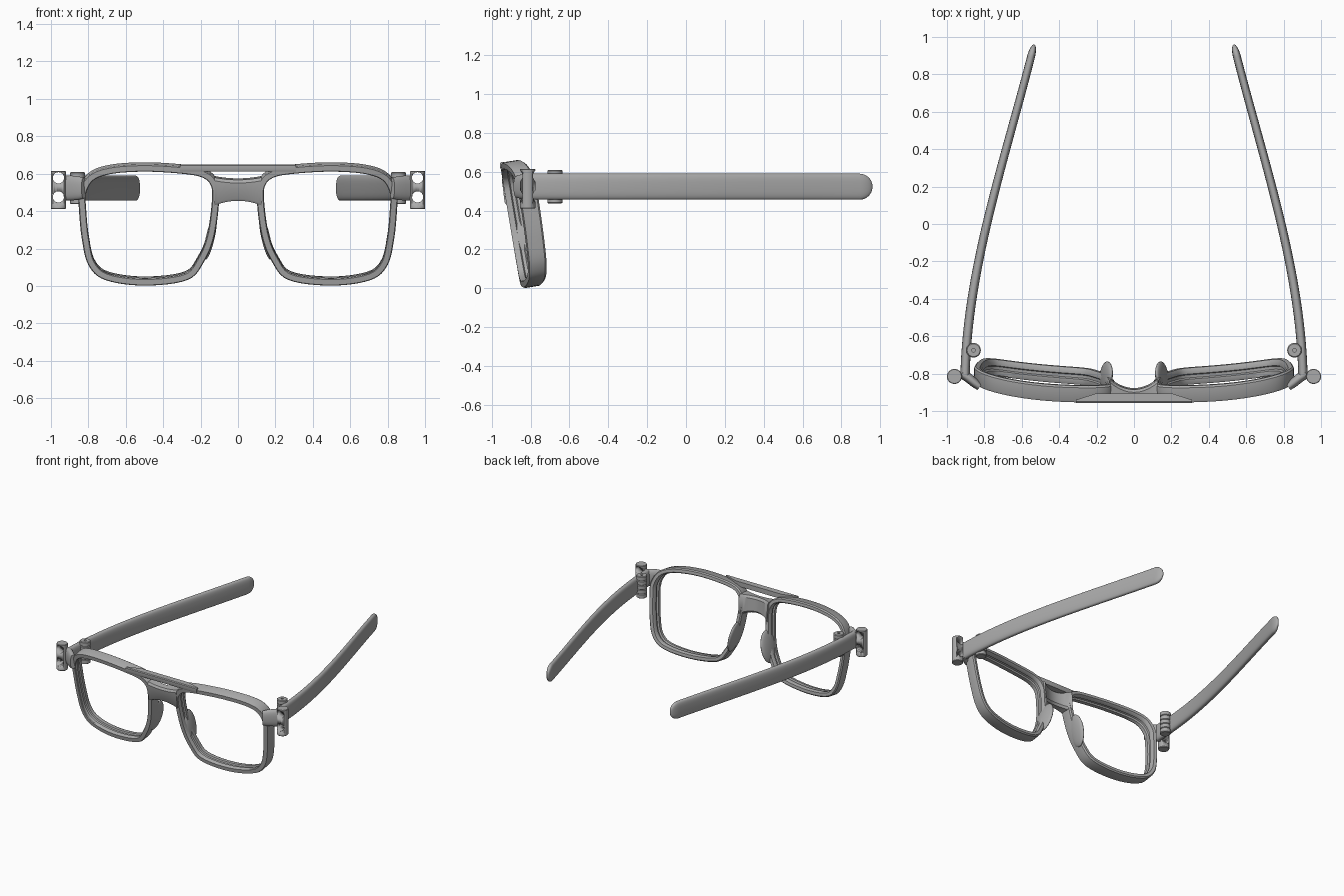
import bpy, bmesh, math
from mathutils import Vector

cube = bpy.data.objects.get("Cube")
if cube:
    bpy.data.objects.remove(cube, do_unlink=True)

grey = bpy.data.materials.new("matte_grey")
grey.use_nodes = True
colour = (0.4, 0.4, 0.4, 1)
grey.diffuse_color = colour
grey.node_tree.nodes["Principled BSDF"].inputs["Base Color"].default_value = colour


def loft(name, rings, loop=False, mirror=True, angle=35):
    """Skin a list of equal closed rings; cap the ends unless looped."""
    bm = bmesh.new()
    grid = [[bm.verts.new(p) for p in ring] for ring in rings]
    n = len(grid[0])
    pairs = list(zip(grid, grid[1:])) + ([(grid[-1], grid[0])] if loop else [])
    for a, b in pairs:
        for i in range(n):
            j = (i + 1) % n
            bm.faces.new((a[i], a[j], b[j], b[i]))
    if not loop:
        bm.faces.new(grid[0])
        bm.faces.new(grid[-1])
    bmesh.ops.recalc_face_normals(bm, faces=bm.faces)
    mesh = bpy.data.meshes.new(name)
    bm.to_mesh(mesh)
    bm.free()
    obj = bpy.data.objects.new(name, mesh)
    bpy.context.collection.objects.link(obj)
    mesh.materials.append(grey)
    bpy.ops.object.select_all(action='DESELECT')
    obj.select_set(True)
    bpy.context.view_layer.objects.active = obj
    bpy.ops.object.shade_smooth_by_angle(angle=math.radians(angle))
    if mirror:
        obj.modifiers.new("mirror", 'MIRROR')
    return obj


def oval(centre, u, v, a, b, power=2.0, n=28):
    """Rounded cross-section spanned by directions u and v."""
    ring = []
    for i in range(n):
        t = 2 * math.pi * i / n
        c, s = math.cos(t), math.sin(t)
        cu = math.copysign(abs(c) ** (2 / power), c) * a
        cv = math.copysign(abs(s) ** (2 / power), s) * b
        ring.append(Vector(centre) + Vector(u) * cu + Vector(v) * cv)
    return ring


def closed_spline(points, steps):
    """Smooth closed curve through the points."""
    pts = [Vector(p) for p in points]
    n, out = len(pts), []
    for i in range(n):
        a, b, c, d = (pts[(i + k) % n] for k in (-1, 0, 1, 2))
        for k in range(steps):
            t = k / steps
            out.append(0.5 * (2 * b + (c - a) * t + (2 * a - 5 * b + 4 * c - d) * t ** 2
                              + (3 * b - a - 3 * c + d) * t ** 3))
    return out


def front_y(x, z):
    """Leaning, wrapped front surface of the frame."""
    return -0.96 + 0.08 * abs(x / 0.85) ** 3 + 0.165 * (0.65 - z)


X, Y, Z = Vector((1, 0, 0)), Vector((0, 1, 0)), Vector((0, 0, 1))

# Lens rims: grooved section swept around the lens outline
outline = closed_spline([
    (.10, .47), (.115, .56), (.175, .613), (.29, .636), (.5, .648), (.69, .634),
    (.80, .59), (.85, .5), (.85, .4), (.835, .25), (.80, .11), (.71, .03),
    (.5, .0), (.27, .03), (.18, .13), (.125, .27)], 6)
section = [(0, .01), (.005, 0), (.034, 0), (.038, .006), (.038, .03), (.028, .036),
           (.028, .052), (.038, .058), (.038, .076), (.03, .09), (.008, .09), (0, .08)]
rings = []
for i, p in enumerate(outline):
    along = (outline[(i + 1) % len(outline)] - outline[i - 1]).normalized()
    inward = Vector((along.y, -along.x))
    ring = []
    for inset, depth in section:
        q = p + inward * inset
        ring.append((q.x, front_y(q.x, q.y) + depth * .986, q.y + depth * .163))
    rings.append(ring)
loft("lens_rims", rings, loop=True)

# Nose bridge: flared arch between the rims
rings = []
for i in range(17):
    x = -.125 + .25 * i / 16
    low, high = .455 - 1.6 * x * x, .575 + .8 * x * x
    back = -.885 + 3.2 * x * x
    rings.append([(x, -.925, low), (x, -.934, low + .012), (x, -.948, high - .025),
                  (x, -.938, high - .008), (x, back - .015, high), (x, back, high - .015),
                  (x, back + .008, low + .015), (x, back - .005, low)])
loft("nose_bridge", rings, mirror=False)

# Brow bar: straight bar tapering into the rims
rings = []
for x, back in ((-.31, -.94), (-.2, -.905), (.2, -.905), (.31, -.94)):
    rings.append([(x, -.953, .612), (x, -.957, .62), (x, -.957, .645),
                  (x, -.95, .65), (x, back, .65), (x, back, .612)])
loft("brow_bar", rings, mirror=False)

# Nose pads: flattened lobes behind the inner rims
rings = []
for i in range(1, 20):
    t = math.pi * i / 20
    z = -math.cos(t)
    r = math.sin(t)
    rings.append(oval((.148 - .026 * z, -.812, .26 + .12 * z),
                      (.95, .3, 0), (-.1, 1, 0), .024 * r, .077 * r))
loft("nose_pads", rings, angle=60)

# Temples: long curved arms with rounded tips
tip, start, radius, mid = .96, -.81, .067, .523
ys = [start + (tip - radius - start) * i / 30 for i in range(31)]
ys += [tip - radius + radius * math.sin(math.pi / 2 * k / 10) for k in range(1, 10)]
rings = []
for y in ys:
    x = .787 - .235 * y - .075 * y ** 2 + .047 * y ** 3
    slope = -.235 - .15 * y + .141 * y ** 2
    across = Vector((1, -slope, 0)).normalized()
    s = max(0, y - (tip - radius)) / radius
    end = math.sqrt(1 - s * s)
    thick = .025 - .004 * (y - start) / (tip - start)
    rings.append(oval((x, y, mid), across, Z, thick * end, radius * end, 2.8))
loft("temples", rings, angle=50)

# End pieces joining rims to hinge posts
rings = []
for x, y, a, b in ((.825, -.872, .02, .055), (.85, -.852, .024, .062),
                   (.885, -.823, .026, .066), (.92, -.80, .024, .066)):
    rings.append(oval((x, y, mid), (.6, -.8, 0), Z, a, b, 2.4))
loft("end_pieces", rings, angle=50)

# Outer hinge posts, drilled through front to back
posts = loft("hinge_posts", [oval((.96, -.815, z), X, Y, r, r)
                             for z, r in ((.41, .037), (.414, .04), (.611, .04), (.615, .037))])
for z in (.476, .578):
    drill = loft("drill", [oval((.96, y, z), X, Z, .03, .03) for y in (-.9, -.7)], mirror=False)
    drill.hide_render = True
    cut = posts.modifiers.new("hole", 'BOOLEAN')
    cut.operation, cut.object, cut.solver = 'DIFFERENCE', drill, 'EXACT'
    bpy.ops.object.select_all(action='DESELECT')
    posts.select_set(True)
    bpy.context.view_layer.objects.active = posts
    bpy.ops.object.modifier_move_to_index(modifier=cut.name, index=0)
    bpy.ops.object.modifier_apply(modifier=cut.name)
    bpy.data.objects.remove(drill, do_unlink=True)

# Inner hinge barrels: stacked knuckles with a pin dimple on top
rings = []
bottom, top, count = .437, .609, 5
step = (top - bottom) / count
for k in range(count):
    z = bottom + k * step
    for h, r in ((0, .034), (.004, .039), (step - .004, .039), (step, .034)):
        if h or not k:
            rings.append(oval((.858, -.675, z + h), X, Y, r, r))
rings.append(oval((.858, -.675, top), X, Y, .01, .01))
rings.append(oval((.858, -.675, top - .02), X, Y, .01, .01))
loft("hinge_barrels", rings)
